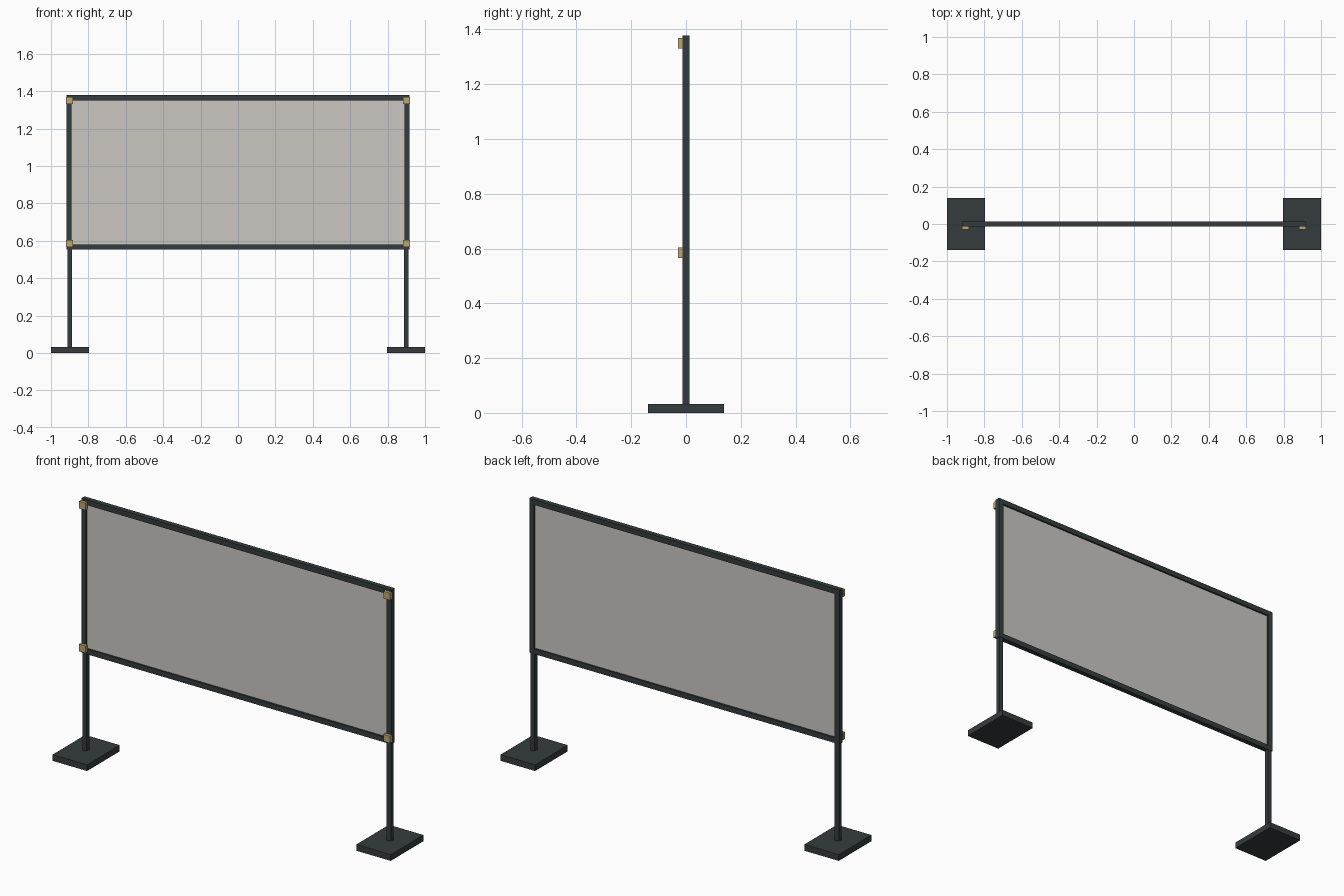
import bpy

cube = bpy.data.objects.get("Cube")
if cube:
    bpy.data.objects.remove(cube, do_unlink=True)


def material(name, rgb, alpha=1.0):
    mat = bpy.data.materials.new(name)
    mat.use_nodes = True
    mat.diffuse_color = (*rgb, alpha)
    shader = next(n for n in mat.node_tree.nodes if n.type == 'BSDF_PRINCIPLED')
    shader.inputs["Base Color"].default_value = (*rgb, 1.0)
    shader.inputs["Alpha"].default_value = alpha
    return mat


dark_metal = material("dark metal", (0.036, 0.045, 0.047))
brass = material("brass", (0.51, 0.39, 0.17))
screen_grey = material("translucent screen", (0.60, 0.575, 0.54), 0.8)


def box(name, low, high, mat):
    """Axis-aligned box between two opposite corners."""
    centre = [(a + b) / 2 for a, b in zip(low, high)]
    bpy.ops.mesh.primitive_cube_add(size=1, location=centre)
    obj = bpy.context.object
    obj.name = name
    obj.scale = [b - a for a, b in zip(low, high)]
    bpy.ops.object.transform_apply(location=False, rotation=False, scale=True)
    obj.data.materials.append(mat)
    return obj


half_width, bottom, top = 0.917, 0.553, 1.378   # outer frame
bar, depth = 0.028, 0.0135                      # bar width, half depth
inner = half_width - bar
post_x, post_half = 0.9, 0.012
base_top = 0.033

# Screen panel set in the frame
box("screen_panel", (-inner, -0.004, bottom + bar), (inner, 0.004, top - bar), screen_grey)

# Horizontal rails
for name, z in (("bottom_rail", bottom), ("top_rail", top - bar)):
    box(name, (-half_width, -depth, z), (half_width, depth, z + bar), dark_metal)

for side, s in (("left", 1), ("right", -1)):
    def span(a, b):
        return sorted((s * a, s * b))

    # Frame upright
    x0, x1 = span(inner, half_width)
    box(side + "_frame_upright", (x0, -depth, bottom + bar), (x1, depth, top - bar), dark_metal)

    # Supporting post and foot plate
    x0, x1 = span(post_x - post_half, post_x + post_half)
    box(side + "_post", (x0, -post_half, base_top), (x1, post_half, bottom), dark_metal)
    x0, x1 = span(0.796, 1.0)
    box(side + "_foot_plate", (x0, -0.138, 0), (x1, 0.138, base_top), dark_metal)

    # Corner clips on the front of the frame
    x0, x1 = span(post_x - 0.019, post_x + 0.019)
    for level, z in (("lower", 0.585), ("upper", 1.349)):
        box(f"{side}_{level}_clip", (x0, -0.03, z - 0.019), (x1, -depth, z + 0.019), brass)
